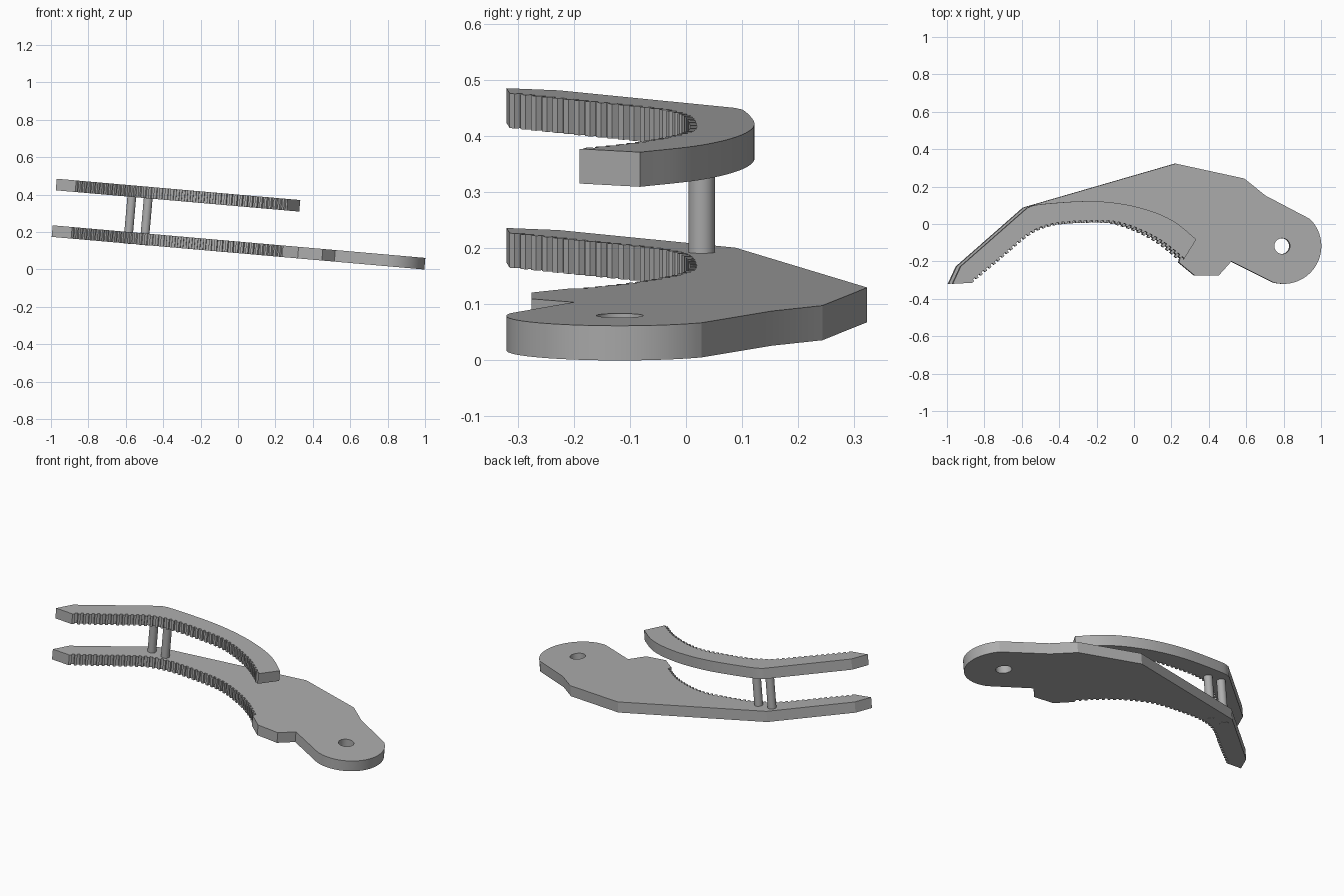
import bpy, bmesh, math
from mathutils import Vector, Matrix

cube = bpy.data.objects.get("Cube")
if cube:
    bpy.data.objects.remove(cube, do_unlink=True)

THICK = 0.062
GAP = 0.25
TILT = Matrix.Translation((0, 0, 0.087)) @ Matrix.Rotation(math.radians(5), 4, 'Y')

grey = bpy.data.materials.new("plain grey")
grey.use_nodes = True
colour = (0.42, 0.42, 0.42, 1)
grey.diffuse_color = colour
grey.node_tree.nodes["Principled BSDF"].inputs["Base Color"].default_value = colour


def smooth_path(points, steps=12):
    """Catmull-Rom curve through the points."""
    p = [Vector(q) for q in points]
    p = [2 * p[0] - p[1]] + p + [2 * p[-1] - p[-2]]
    out = []
    for a, b, c, d in zip(p, p[1:], p[2:], p[3:]):
        for i in range(steps):
            t = i / steps
            out.append(0.5 * (2 * b + (c - a) * t + (2 * a - 5 * b + 4 * c - d) * t**2
                              + (3 * b - a - 3 * c + d) * t**3))
    return out + [p[-2]]


def toothed(path, pitch=0.03, depth=0.012):
    """Square teeth set out evenly along the path."""
    lengths = [0]
    for a, b in zip(path, path[1:]):
        lengths.append(lengths[-1] + (b - a).length)

    def at(s):
        k = 0
        while k < len(path) - 2 and lengths[k + 1] < s:
            k += 1
        d = (path[k + 1] - path[k]).normalized()
        return path[k] + d * (s - lengths[k]), Vector((d.y, -d.x))

    count = round(lengths[-1] / pitch)
    step = lengths[-1] / count
    out = []
    for i in range(count):
        for start, end, side in ((0.02, 0.48, 1), (0.52, 0.98, -1)):
            for f in (start, end):
                pos, normal = at((i + f) * step)
                out.append(pos + normal * side * depth / 2)
    return out


def circle(cx, cy, r, start=0, end=360, n=48):
    return [Vector((cx + r * math.cos(a), cy + r * math.sin(a)))
            for a in (math.radians(start + (end - start) * i / n) for i in range(n + 1))]


def finish(bm, name, angle):
    bmesh.ops.recalc_face_normals(bm, faces=bm.faces)
    mesh = bpy.data.meshes.new(name)
    bm.to_mesh(mesh)
    bm.free()
    mesh.materials.append(grey)
    obj = bpy.data.objects.new(name, mesh)
    bpy.context.collection.objects.link(obj)
    obj.matrix_world = TILT
    bpy.ops.object.select_all(action='DESELECT')
    obj.select_set(True)
    bpy.context.view_layer.objects.active = obj
    bpy.ops.object.shade_smooth_by_angle(angle=math.radians(angle))
    return obj


def plate(name, loops, base):
    """Fill the loops (outline, then holes) and thicken upwards."""
    bm = bmesh.new()
    edges = []
    for loop in loops:
        verts = [bm.verts.new((p[0], p[1], base)) for p in loop]
        edges += [bm.edges.new((a, b)) for a, b in zip(verts, verts[1:] + verts[:1])]
    bmesh.ops.triangle_fill(bm, use_beauty=True, edges=edges, normal=(0, 0, 1))
    ext = bmesh.ops.extrude_face_region(bm, geom=bm.faces[:])
    top = [g for g in ext["geom"] if isinstance(g, bmesh.types.BMVert)]
    bmesh.ops.translate(bm, verts=top, vec=(0, 0, THICK))
    return finish(bm, name, 15)


# Shared tip and toothed inner edge
tip = [(-1, -0.32), (-0.957, -0.227), (-0.597, 0.088)]
inner = smooth_path([(-0.9, -0.31), (-0.742, -0.18), (-0.612, -0.07), (-0.527, -0.022),
                     (-0.42, 0.004), (-0.25, 0.013), (-0.13, 0.008), (-0.025, -0.022),
                     (0.083, -0.072), (0.163, -0.125), (0.238, -0.188)])
teeth = toothed(inner)[::-1]

# Lower plate with rounded, drilled mounting end
lower = tip + [(0.218, 0.323), (0.587, 0.243), (0.7, 0.152)]
lower += circle(0.798, -0.118, 0.202, 46, -107)
lower += [(0.517, -0.2), (0.45, -0.275), (0.32, -0.275), (0.236, -0.206)]
plate("lower_plate", [lower + teeth, circle(0.79, -0.118, 0.042)[:-1]], 0)

# Upper curved plate
back = smooth_path([(-0.597, 0.088), (-0.53, 0.105), (-0.29, 0.122), (-0.107, 0.11),
                    (0.056, 0.072), (0.19, 0.012), (0.307, -0.082)], 6)
plate("upper_plate", [tip[:2] + back + [(0.24, -0.19)] + teeth], GAP)

# Two round spacer pins, showing flush under the lower plate
for name, x in (("outer_pin", -0.592), ("inner_pin", -0.504)):
    bm = bmesh.new()
    low, high = -0.001, GAP + THICK / 2
    bmesh.ops.create_cone(bm, cap_ends=True, segments=32, radius1=0.0235, radius2=0.0235,
                          depth=high - low,
                          matrix=Matrix.Translation((x, 0.028, (low + high) / 2)))
    finish(bm, name, 30)
